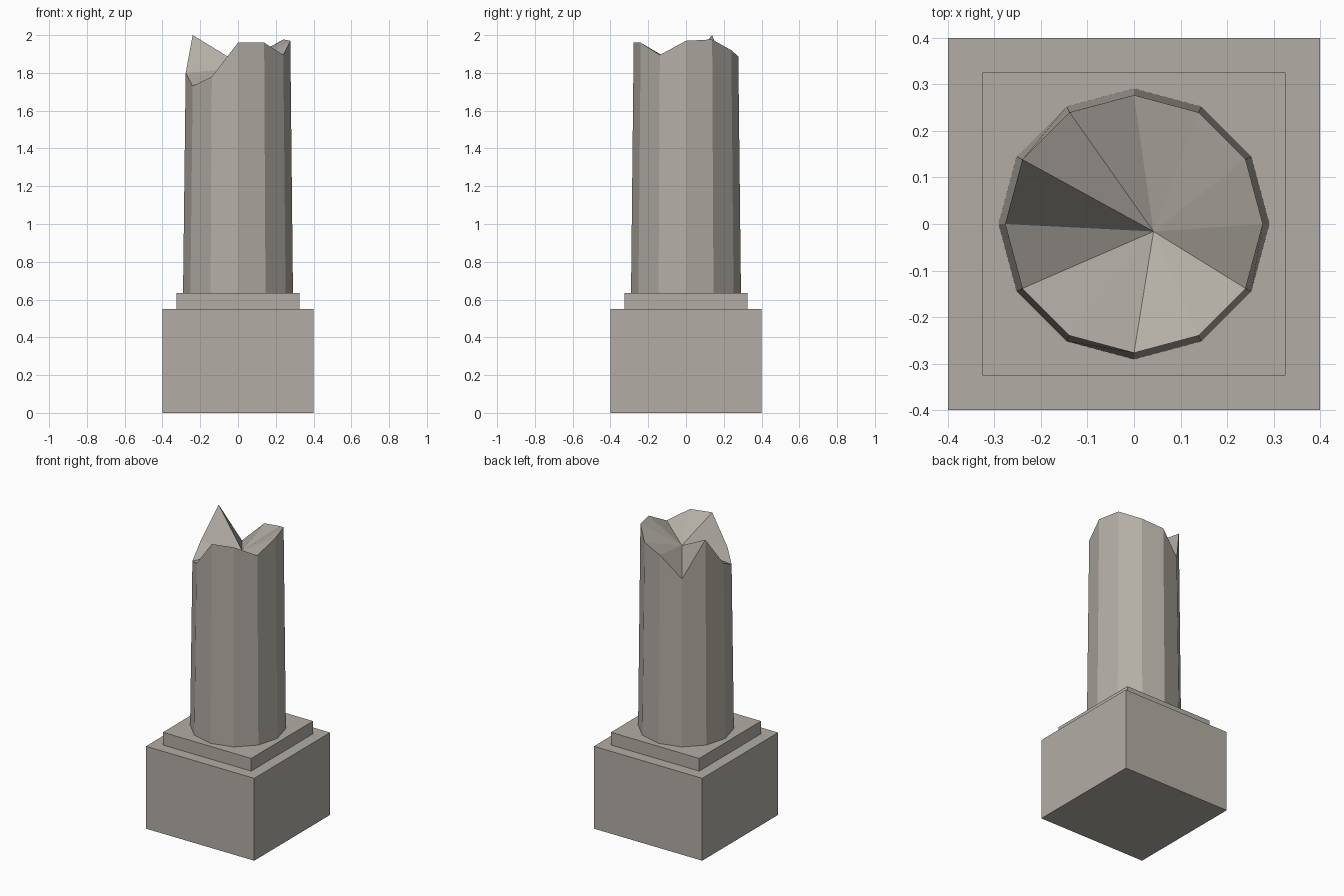
import bpy, bmesh
from math import cos, sin, tau

cube = bpy.data.objects.get("Cube")
if cube:
    bpy.data.objects.remove(cube, do_unlink=True)

stone = bpy.data.materials.new("weathered_stone")
stone.use_nodes = True
colour = (0.45, 0.42, 0.375, 1)
stone.diffuse_color = colour
stone.node_tree.nodes["Principled BSDF"].inputs["Base Color"].default_value = colour


def add_object(name, bm):
    bmesh.ops.recalc_face_normals(bm, faces=bm.faces)
    mesh = bpy.data.meshes.new(name)
    bm.to_mesh(mesh)
    bm.free()
    mesh.materials.append(stone)
    obj = bpy.data.objects.new(name, mesh)
    bpy.context.collection.objects.link(obj)
    return obj


def add_block(name, half_width, bottom, top):
    bm = bmesh.new()
    bmesh.ops.create_cube(bm, size=1)
    bmesh.ops.scale(bm, vec=(2 * half_width, 2 * half_width, top - bottom), verts=bm.verts)
    bmesh.ops.translate(bm, vec=(0, 0, (bottom + top) / 2), verts=bm.verts)
    return add_object(name, bm)


# Square pedestal with a thin step on top
add_block("pedestal", 0.4, 0, 0.55)
add_block("pedestal_step", 0.326, 0.55, 0.635)

# Broken twelve-sided shaft: rim heights anticlockwise from +x
rim_heights = [1.97, 1.977, 1.92, 1.887, 1.75, 2.0,
               1.80, 1.73, 1.78, 1.96, 1.96, 1.895]
sides = len(rim_heights)
bm = bmesh.new()
base, rim = [], []
for i, height in enumerate(rim_heights):
    x, y = cos(tau * i / sides), sin(tau * i / sides)
    base.append(bm.verts.new((0.291 * x, 0.291 * y, 0.635)))
    rim.append(bm.verts.new((0.277 * x, 0.277 * y, height)))

# Tapered sides, and a jagged fan meeting off centre
hollow = bm.verts.new((0.042, -0.016, 1.828))
for i in range(sides):
    j = (i + 1) % sides
    bm.faces.new((base[i], base[j], rim[j], rim[i]))
    bm.faces.new((rim[i], rim[j], hollow))
bm.faces.new(base[::-1])
add_object("broken_shaft", bm)
